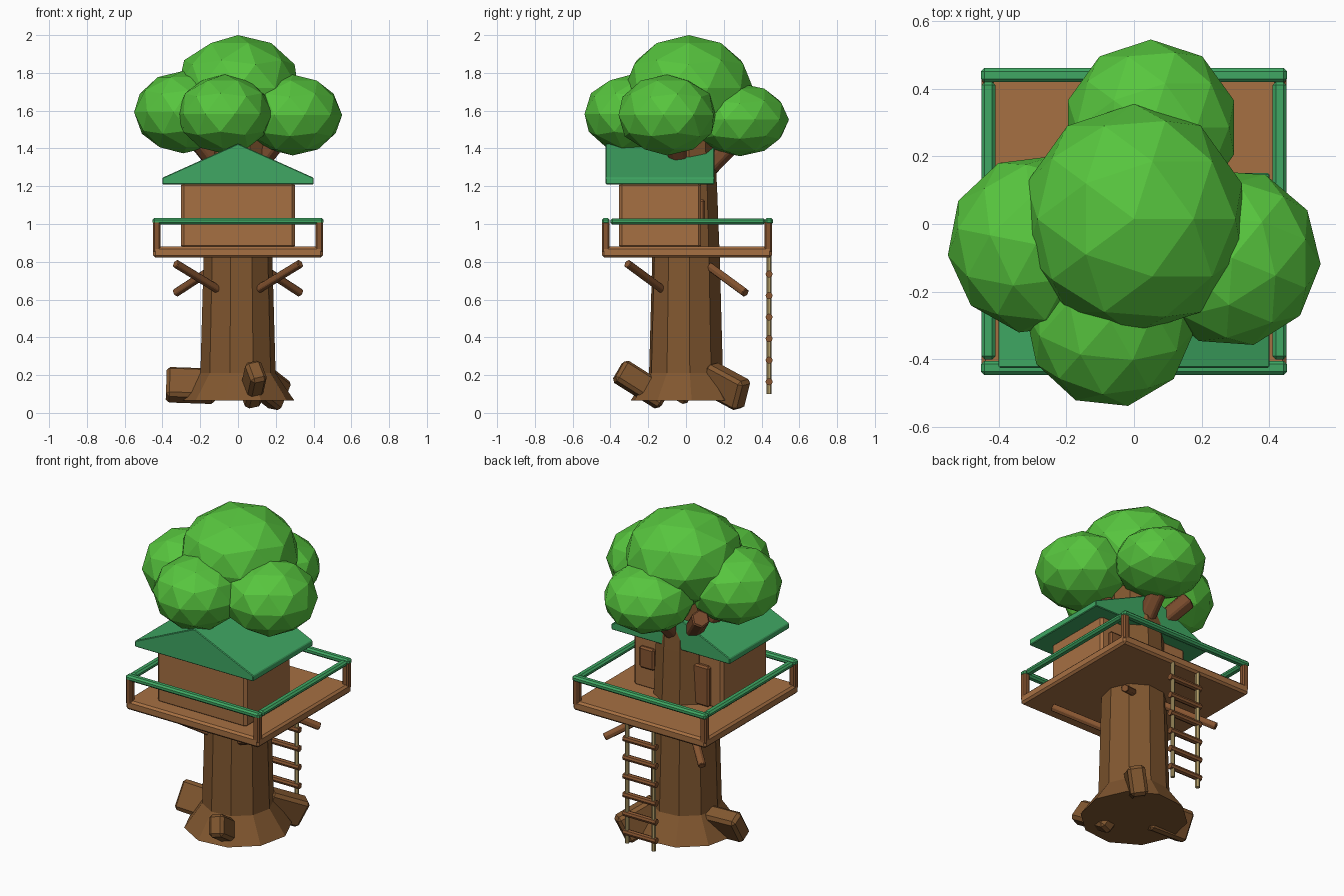
import bpy, bmesh, math
from mathutils import Vector, Matrix

cube = bpy.data.objects.get("Cube")
if cube:
    bpy.data.objects.remove(cube, do_unlink=True)


def material(name, rgb):
    m = bpy.data.materials.new(name)
    m.use_nodes = True
    m.diffuse_color = (*rgb, 1)
    m.node_tree.nodes["Principled BSDF"].inputs["Base Color"].default_value = (*rgb, 1)
    return m


BARK = material("bark_brown", (0.22, 0.095, 0.029))
PLANK = material("plank_brown", (0.38, 0.16, 0.055))
POST = material("post_brown", (0.24, 0.09, 0.03))
LIMB = material("red_brown", (0.19, 0.07, 0.026))
ROPE = material("rope_tan", (0.45, 0.34, 0.14))
PAINT = material("roof_green", (0.05, 0.39, 0.125))
LEAF = material("leaf_green", (0.095, 0.56, 0.048))


def finish(name, bm, mat, bevel=0):
    bmesh.ops.recalc_face_normals(bm, faces=bm.faces)
    mesh = bpy.data.meshes.new(name)
    bm.to_mesh(mesh)
    bm.free()
    mesh.materials.append(mat)
    ob = bpy.data.objects.new(name, mesh)
    bpy.context.collection.objects.link(ob)
    if bevel:
        mod = ob.modifiers.new("bevel", 'BEVEL')
        mod.width, mod.segments = bevel, 1
    return ob


def box(name, lo, hi, mat, bevel=0.01):
    lo, hi = Vector(lo), Vector(hi)
    bm = bmesh.new()
    bmesh.ops.create_cube(bm, size=1, matrix=Matrix.Translation((lo + hi) / 2)
                          @ Matrix.Diagonal((*(hi - lo), 1)))
    return finish(name, bm, mat, bevel)


def stick(name, a, b, r, mat, sides=6, bevel=0):
    a, b = Vector(a), Vector(b)
    turn = (b - a).to_track_quat('Z', 'Y').to_matrix().to_4x4()
    bm = bmesh.new()
    bmesh.ops.create_cone(bm, cap_ends=True, segments=sides, radius1=r, radius2=r,
                          depth=(b - a).length,
                          matrix=Matrix.Translation((a + b) / 2) @ turn)
    return finish(name, bm, mat, bevel)


# Trunk: stacked rings with a flared foot
bm = bmesh.new()
rings = []
for z, r in ((0.065, 0.3), (0.21, 0.2), (0.82, 0.183), (1.2, 0.168), (1.5, 0.15)):
    rings.append([bm.verts.new((r * math.cos(k * math.tau / 10 + 0.1),
                                r * math.sin(k * math.tau / 10 + 0.1), z))
                  for k in range(10)])
for low, high in zip(rings, rings[1:]):
    for k in range(10):
        j = (k + 1) % 10
        bm.faces.new((low[k], low[j], high[j], high[k]))
bm.faces.new(rings[0])
bm.faces.new(rings[-1])
finish("trunk", bm, BARK)

# Roots: tilted blocks (position, size, heading, pitch, roll)
for i, (pos, size, head, pitch, roll) in enumerate((
        ((-0.25, 0.0, 0.145), (0.26, 0.1, 0.18), 180, 2, 30),
        ((0.08, -0.235, 0.15), (0.29, 0.09, 0.13), -82, 32, 14),
        ((0.16, 0.21, 0.14), (0.25, 0.1, 0.17), 55, -24, 10))):
    root = box(f"root_{i + 1}", [-s / 2 for s in size], [s / 2 for s in size], BARK, 0.018)
    root.location = pos
    root.rotation_euler = [math.radians(d) for d in (roll, -pitch, head)]

# Braces beneath the deck, rising at the front and drooping at the back
for side, tag in ((1, "left"), (-1, "right")):
    stick(f"front_brace_{tag}", (side * 0.1, -0.12, 0.65), (side * 0.33, -0.31, 0.79),
          0.024, POST, 6, 0.004)
    stick(f"back_brace_{tag}", (side * 0.1, 0.11, 0.785), (side * 0.33, 0.315, 0.635),
          0.024, POST, 6, 0.004)

# Deck, corner posts and handrails
box("deck", (-0.45, -0.445, 0.822), (0.45, 0.455, 0.88), PLANK, 0.012)
for x in (-0.43, 0.43):
    for y in (-0.425, 0.435):
        box("rail_post", (x - 0.02, y - 0.02, 0.85), (x + 0.02, y + 0.02, 1.015), POST, 0.008)
    box("side_handrail", (x - 0.021, -0.4, 0.998), (x + 0.021, 0.42, 1.03), PAINT, 0.01)
for y in (-0.425, 0.44):
    box("cross_handrail", (-0.452, y - 0.021, 0.998), (0.452, y + 0.021, 1.032), PAINT, 0.01)

# House with door and window on the back wall
box("house", (-0.302, -0.355, 0.87), (0.302, 0.08, 1.22), PLANK, 0.015)
box("door", (-0.225, 0.07, 0.88), (-0.08, 0.105, 1.125), POST, 0.01)
box("window_frame", (0.15, 0.07, 1.0), (0.25, 0.1, 1.13), POST, 0.01)

# Gable roof: front outline extruded backwards
bm = bmesh.new()
outline = ((-0.4, 1.21), (0.4, 1.21), (0.4, 1.245), (0, 1.425), (-0.4, 1.245))
face = bm.faces.new([bm.verts.new((x, -0.425, z)) for x, z in outline])
extruded = bmesh.ops.extrude_face_region(bm, geom=[face])["geom"]
bmesh.ops.translate(bm, vec=(0, 0.575, 0),
                    verts=[v for v in extruded if isinstance(v, bmesh.types.BMVert)])
finish("roof", bm, PAINT, 0.004)

# Rope ladder at the back
for x in (-0.09, 0.09):
    stick("ladder_rope", (x, 0.44, 0.1), (x, 0.44, 0.84), 0.013, ROPE)
for k in range(6):
    z = 0.165 + 0.114 * k
    stick("ladder_rung", (-0.11, 0.44, z), (0.11, 0.44, z), 0.019, POST, 8)

# Limbs reaching into the leaves
for i, (x, y) in enumerate(((-0.21, 0.17), (0.02, 0.25), (0.2, -0.06), (-0.2, -0.06), (-0.04, -0.2))):
    stick(f"limb_{i + 1}", (x * 0.4, y * 0.4, 1.28), (x * 1.1, y * 1.1, 1.46),
          0.055, LIMB, 6, 0.008)

# Leaf clumps: faceted squashed balls (centre, radii, turn)
for name, pos, radii, turn in (
        ("top_leaves", (0, 0.015, 1.72), (0.335, 0.34, 0.28), 0),
        ("right_leaves", (-0.29, -0.06, 1.592), (0.262, 0.265, 0.218), 25),
        ("left_leaves", (0.29, -0.1, 1.577), (0.262, 0.265, 0.214), 50),
        ("front_leaves", (-0.07, -0.285, 1.582), (0.252, 0.258, 0.21), 12),
        ("back_leaves", (0.05, 0.285, 1.552), (0.258, 0.26, 0.193), 0)):
    bm = bmesh.new()
    bmesh.ops.create_icosphere(bm, subdivisions=2, radius=1)
    bmesh.ops.transform(bm, verts=bm.verts, matrix=Matrix.Translation(pos)
                        @ Matrix.Diagonal((*radii, 1))
                        @ Matrix.Rotation(math.radians(turn), 4, 'Z'))
    finish(name, bm, LEAF)
